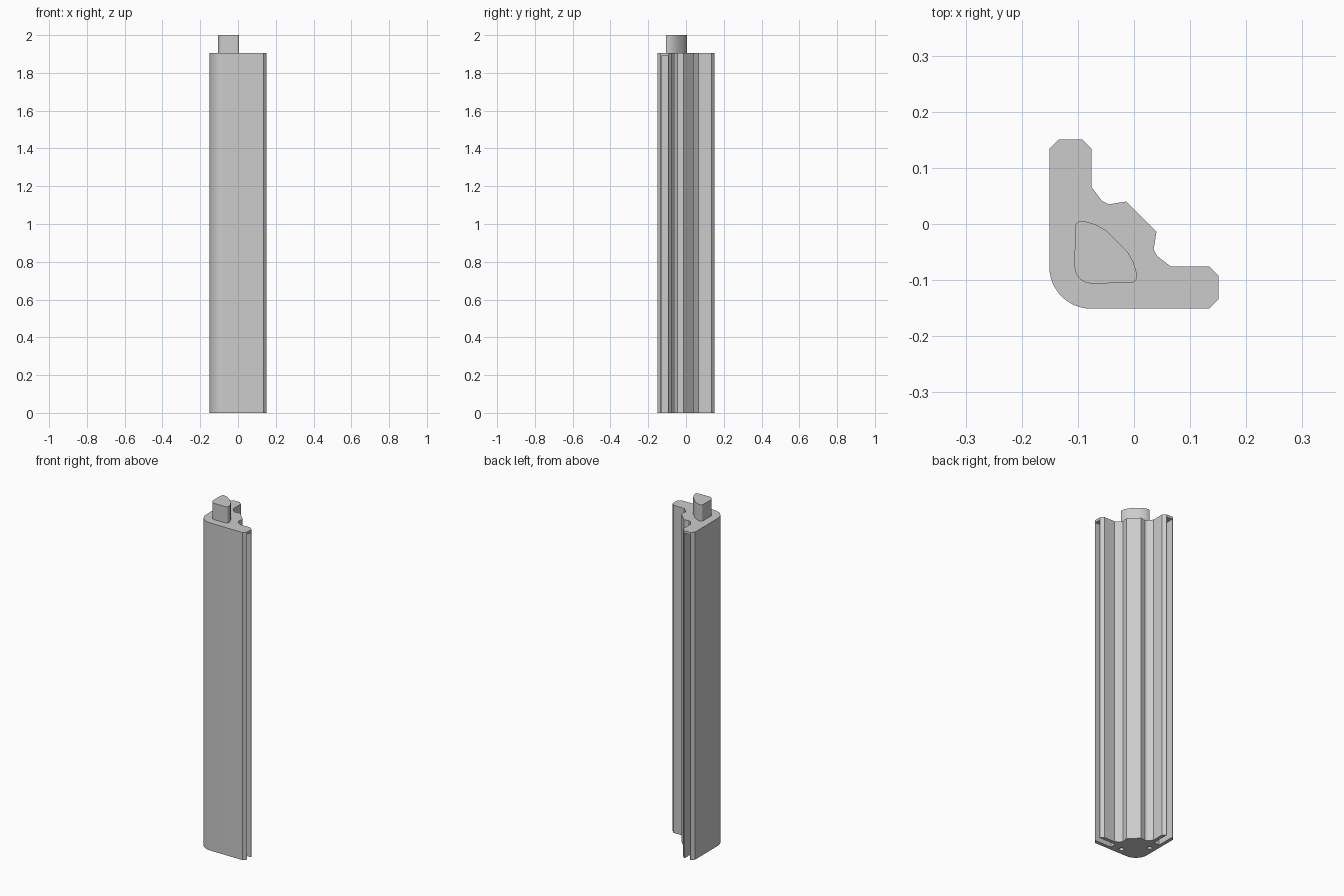
import bpy
import bmesh
from math import cos, sin, pi

if "Cube" in bpy.data.objects:
    bpy.data.objects.remove(bpy.data.objects["Cube"], do_unlink=True)

BODY_TOP = 1.905
SLOT_TOP = 1.89

grey = bpy.data.materials.new("light grey")
grey.use_nodes = True
grey.diffuse_color = (0.6, 0.6, 0.6, 1)
grey.node_tree.nodes["Principled BSDF"].inputs["Base Color"].default_value = (0.6, 0.6, 0.6, 1)


def swap(points):
    """Mirror across the diagonal x = y, keeping the outline order."""
    return [(y, x) for x, y in reversed(points)]


def arc(cx, cy, r, start, end, steps):
    return [(cx + r * cos(start + (end - start) * i / steps),
             cy + r * sin(start + (end - start) * i / steps)) for i in range(steps + 1)]


def prisms(name, outlines, z0, z1):
    """One object made of upright prisms."""
    bm = bmesh.new()
    for outline in outlines:
        base = bm.faces.new([bm.verts.new((x, y, z0)) for x, y in outline])
        top = bmesh.ops.extrude_face_region(bm, geom=[base])["geom"]
        bmesh.ops.translate(bm, vec=(0, 0, z1 - z0),
                            verts=[v for v in top if isinstance(v, bmesh.types.BMVert)])
    bmesh.ops.recalc_face_normals(bm, faces=bm.faces)
    mesh = bpy.data.meshes.new(name)
    bm.to_mesh(mesh)
    bm.free()
    mesh.materials.append(grey)
    obj = bpy.data.objects.new(name, mesh)
    bpy.context.collection.objects.link(obj)
    return obj


def activate(obj):
    bpy.ops.object.select_all(action="DESELECT")
    obj.select_set(True)
    bpy.context.view_layer.objects.active = obj


def cut(obj, cutter):
    activate(obj)
    mod = obj.modifiers.new("cut", "BOOLEAN")
    mod.operation = "DIFFERENCE"
    mod.solver = "EXACT"
    mod.object = cutter
    bpy.ops.object.modifier_apply(modifier=mod.name)
    bpy.data.objects.remove(cutter, do_unlink=True)


# Corner post: rounded outer corner, two chamfered arms, notched inner side
half = [(0.134, -0.151), (0.151, -0.134), (0.151, -0.093), (0.134, -0.076),
        (0.066, -0.076), (0.041, -0.057), (0.035, -0.045), (0.04, -0.014)]
corner = arc(-0.076, -0.076, 0.075, pi, 1.5 * pi, 12)
post = prisms("corner_post", [corner + half + swap(half)], 0, BODY_TOP)

# Panel slots in both arm ends, closed by a thin cap at the top
slot = [(0.046, -0.131), (0.2, -0.131), (0.2, -0.096), (0.046, -0.096)]
cut(post, prisms("slot_cutter", [slot, swap(slot)], -0.1, SLOT_TOP))

# Two small round holes in the underside
hole = arc(-0.01, -0.113, 0.013, 0, 2 * pi, 20)[:-1]
cut(post, prisms("hole_cutter", [hole, swap(hole)], -0.1, 0.1))

# Locating peg on top
peg_half = [(-0.003, -0.105), (0.002, -0.102), (0.005, -0.097), (0.005, -0.088),
            (-0.001, -0.068), (-0.012, -0.049)]
peg_corner = arc(-0.075, -0.075, 0.031, pi, 1.5 * pi, 8)
peg = prisms("top_peg", [peg_corner + peg_half + swap(peg_half)], BODY_TOP - 0.005, 2)

for part in (post, peg):
    activate(part)
    bpy.ops.object.shade_smooth_by_angle(angle=0.35)
